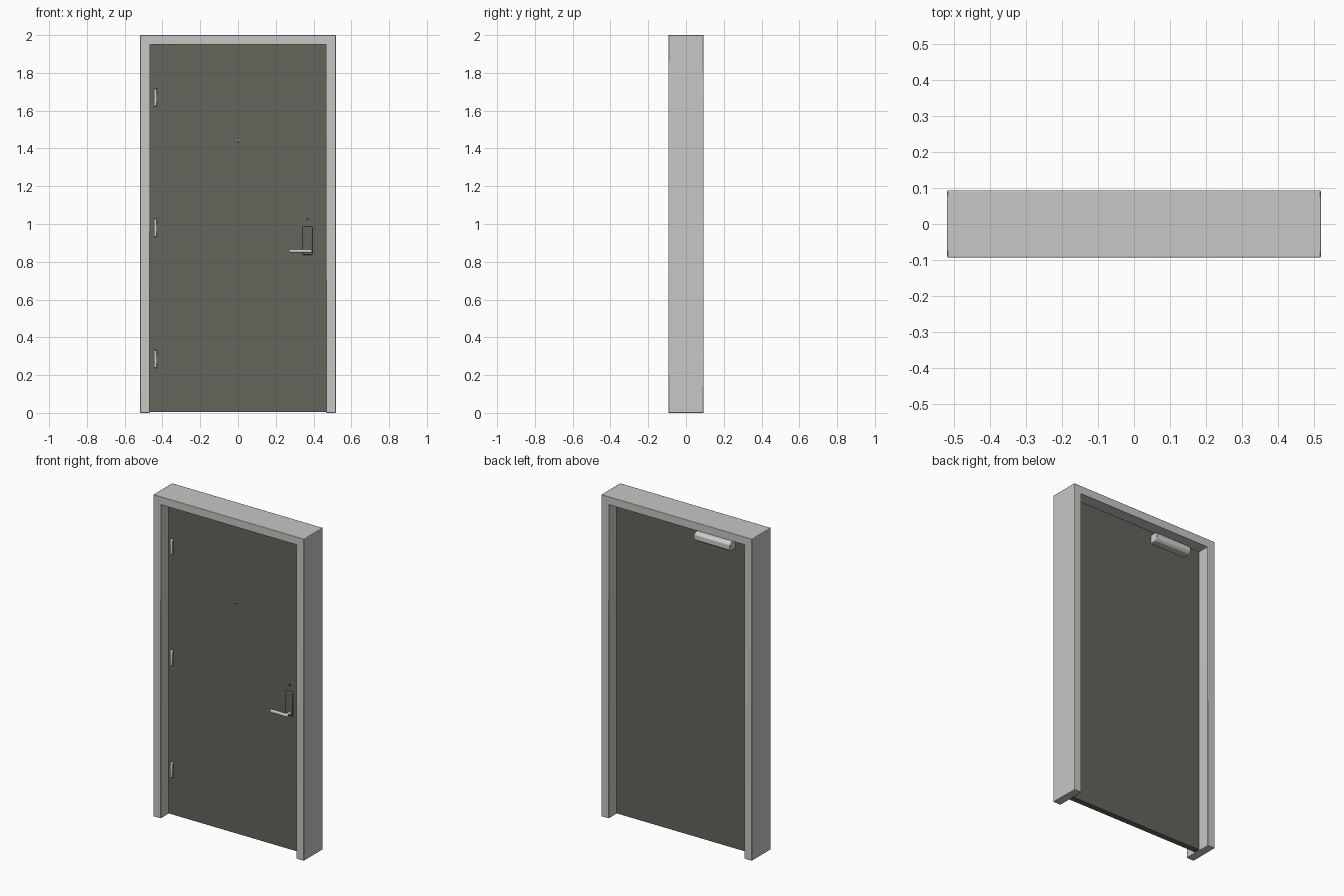
import bpy, bmesh, math
from mathutils import Matrix, Vector

cube = bpy.data.objects.get("Cube")
if cube:
    bpy.data.objects.remove(cube, do_unlink=True)


def material(name, rgb, rough=0.6):
    m = bpy.data.materials.new(name)
    m.use_nodes = True
    m.diffuse_color = (*rgb, 1)
    node = m.node_tree.nodes["Principled BSDF"]
    node.inputs["Base Color"].default_value = (*rgb, 1)
    node.inputs["Roughness"].default_value = rough
    return m


FRAME = material("pale grey paint", (0.58, 0.57, 0.56))
DOOR = material("dark olive grey paint", (0.13, 0.125, 0.105))
METAL = material("light metal", (0.62, 0.62, 0.60))
BLACK = material("dark glass", (0.03, 0.03, 0.03))


def finish(name, bm, mat, bevel=0, segments=2):
    bmesh.ops.recalc_face_normals(bm, faces=bm.faces)
    mesh = bpy.data.meshes.new(name)
    bm.to_mesh(mesh)
    bm.free()
    mesh.materials.append(mat)
    ob = bpy.data.objects.new(name, mesh)
    bpy.context.collection.objects.link(ob)
    if bevel:
        mod = ob.modifiers.new("Bevel", "BEVEL")
        mod.width, mod.segments = bevel, segments
    bpy.ops.object.select_all(action="DESELECT")
    ob.select_set(True)
    bpy.context.view_layer.objects.active = ob
    bpy.ops.object.shade_smooth_by_angle(angle=math.radians(35))
    return ob


def box(name, lo, hi, mat, bevel=0, segments=2):
    lo, hi = Vector(lo), Vector(hi)
    bm = bmesh.new()
    place = Matrix.Translation((lo + hi) / 2) @ Matrix.Diagonal((*(hi - lo), 1))
    bmesh.ops.create_cube(bm, size=1, matrix=place)
    return finish(name, bm, mat, bevel, segments)


def prism(name, points, direction, mat, bevel=0):
    """Extrude a closed outline along a direction."""
    bm = bmesh.new()
    face = bm.faces.new([bm.verts.new(p) for p in points])
    new = bmesh.ops.extrude_face_region(bm, geom=[face])["geom"]
    verts = [v for v in new if isinstance(v, bmesh.types.BMVert)]
    bmesh.ops.translate(bm, verts=verts, vec=direction)
    return finish(name, bm, mat, bevel)


def rod(name, x, z, y0, y1, radius, mat, bevel=0):
    """Cylinder running along y."""
    bm = bmesh.new()
    place = Matrix.Translation((x, (y0 + y1) / 2, z)) @ Matrix.Rotation(math.pi / 2, 4, "X")
    bmesh.ops.create_cone(bm, cap_ends=True, segments=20, radius1=radius,
                          radius2=radius, depth=abs(y1 - y0), matrix=place)
    return finish(name, bm, mat, bevel)


W, D, H = 0.518, 0.093, 2.0     # outer frame
IN, TOP = 0.466, 1.95           # opening
F = 0.018                       # half door thickness

# Frame: one U-shaped outline
outline = [(-W, 0), (-W, H), (W, H), (W, 0), (IN, 0), (IN, TOP), (-IN, TOP), (-IN, 0)]
prism("door_frame", [(x, -D, z) for x, z in outline], (0, 2 * D, 0), FRAME, 0.003)

# Door leaf
box("door_leaf", (-IN, -F, 0.004), (IN, F, TOP), DOOR)

# Hinges
for label, z in (("lower", 0.285), ("middle", 0.98), ("upper", 1.67)):
    box(label + "_hinge", (-0.446, -F - 0.016, z - 0.048), (-0.428, -F, z + 0.048), METAL, 0.004)

# Peephole
rod("peephole_ring", 0, 1.44, -F - 0.006, -F, 0.009, METAL, 0.002)
rod("peephole_lens", 0, 1.44, -F - 0.007, -F, 0.005, BLACK)

# Lock plate, key cylinder and lever
box("lock_plate", (0.342, -F - 0.012, 0.837), (0.394, -F, 0.987), DOOR, 0.005)
rod("key_cylinder", 0.368, 1.025, -F - 0.004, -F, 0.006, BLACK)
rod("lever_neck", 0.378, 0.858, -F - 0.045, -F - 0.01, 0.009, METAL)
box("lever_handle", (0.27, -F - 0.058, 0.849), (0.392, -F - 0.04, 0.867), METAL, 0.006, 3)

# Door closer on the back, with chamfered front edges
closer = [(F, 1.87), (F, 1.925), (F + 0.045, 1.925), (F + 0.058, 1.912),
          (F + 0.058, 1.883), (F + 0.045, 1.87)]
prism("door_closer", [(-0.355, y, z) for y, z in closer], (0.247, 0, 0), METAL, 0.003)
